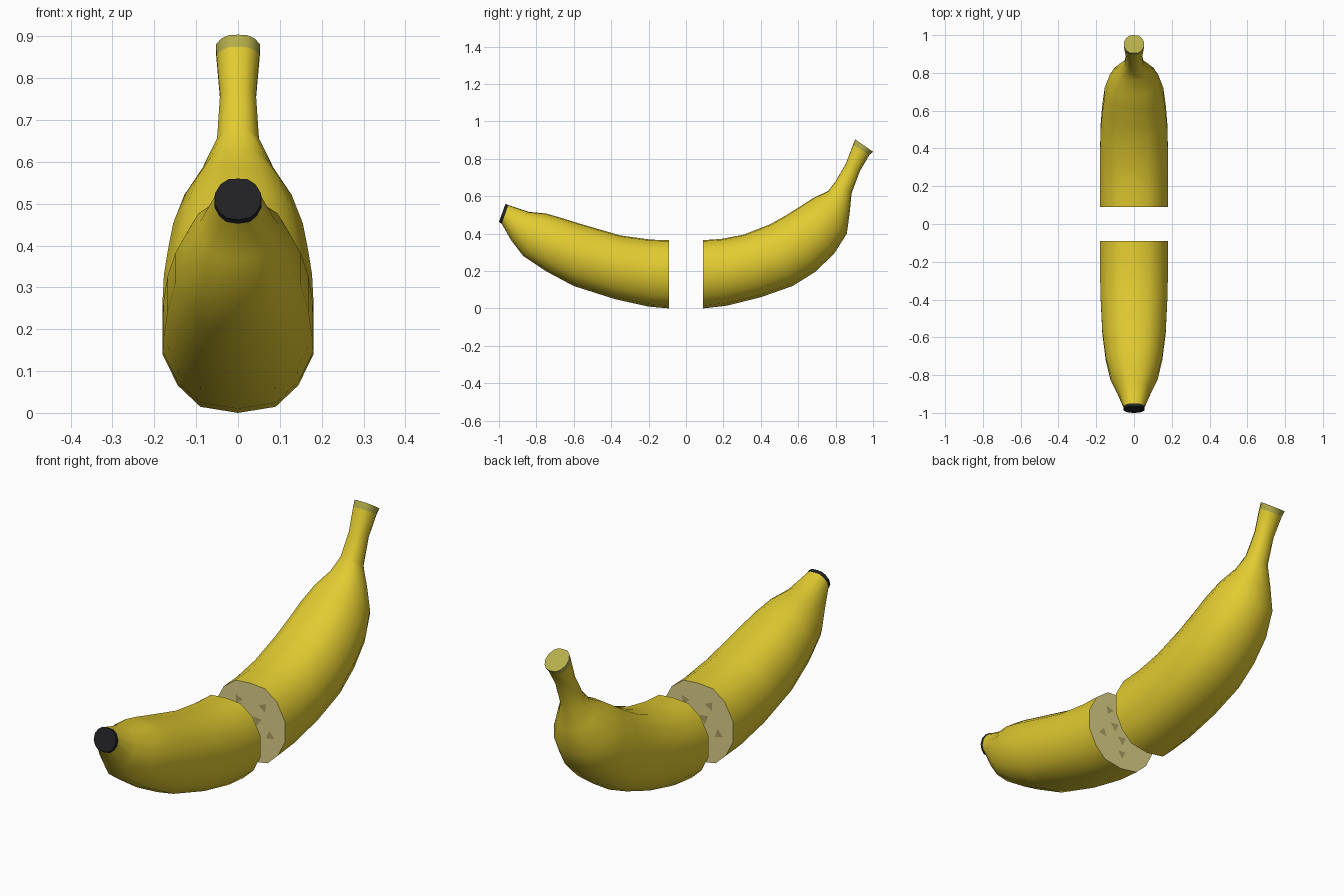
import bpy, bmesh
from math import sin, cos, pi, radians

if "Cube" in bpy.data.objects:
    bpy.data.objects.remove(bpy.data.objects["Cube"])


def material(name, rgb):
    m = bpy.data.materials.new(name)
    m.diffuse_color = (*rgb, 1)
    m.use_nodes = True
    m.node_tree.nodes["Principled BSDF"].inputs["Base Color"].default_value = m.diffuse_color
    return m


PEEL = material("peel_yellow", (0.76, 0.60, 0.03))
FLESH = material("flesh_cream", (0.72, 0.63, 0.25))
DARK = material("tip_black", (0.015, 0.015, 0.018))
STEM = material("stem_olive", (0.46, 0.42, 0.07))
SEED = material("seed_brown", (0.40, 0.34, 0.12))

# Half of the peel cross-section: (share of half width, share of height)
HALF = [(0, 0), (0.5, 0.04), (0.8, 0.18), (1, 0.38), (1, 0.64),
        (0.76, 0.86), (0.42, 0.985), (0, 1)]
SECTION = HALF + [(-u, v) for u, v in HALF[-2:0:-1]]


def loft(name, stations, tip):
    """Stations: (bottom y, bottom z, top y, top z, half width), cut to tip."""
    bm = bmesh.new()
    rings = []
    for by, bz, ty, tz, w in stations:
        rings.append([bm.verts.new((u * w, by + (ty - by) * v, bz + (tz - bz) * v))
                      for u, v in SECTION])
    n = len(SECTION)
    for k, (a, b) in enumerate(zip(rings, rings[1:])):
        for i in range(n):
            f = bm.faces.new((a[i], a[(i + 1) % n], b[(i + 1) % n], b[i]))
            f.material_index = 2 if k == len(rings) - 2 else 0
    bm.faces.new(rings[0]).material_index = 1
    bm.faces.new(rings[-1]).material_index = 2
    bmesh.ops.recalc_face_normals(bm, faces=bm.faces)
    return finish(name, bm, (PEEL, FLESH, tip))


def finish(name, bm, mats):
    me = bpy.data.meshes.new(name)
    bm.to_mesh(me)
    bm.free()
    ob = bpy.data.objects.new(name, me)
    bpy.context.collection.objects.link(ob)
    for m in mats:
        me.materials.append(m)
    bpy.ops.object.select_all(action='DESELECT')
    ob.select_set(True)
    bpy.context.view_layer.objects.active = ob
    bpy.ops.object.shade_smooth_by_angle(angle=radians(50))
    return ob


# Blossom half, ending in a black tip
loft("blossom_half", [
    (-0.09, 0.00, -0.09, 0.365, 0.18),
    (-0.20, 0.01, -0.19, 0.368, 0.18),
    (-0.38, 0.05, -0.35, 0.39, 0.178),
    (-0.60, 0.12, -0.54, 0.445, 0.168),
    (-0.75, 0.20, -0.67, 0.485, 0.15),
    (-0.87, 0.28, -0.75, 0.508, 0.125),
    (-0.935, 0.365, -0.84, 0.516, 0.088),
    (-0.985, 0.452, -0.95, 0.553, 0.056),
    (-1.00, 0.462, -0.965, 0.56, 0.055)], DARK)

# Stem half, shoulder narrowing into a bent stem
loft("stem_half", [
    (0.09, 0.00, 0.09, 0.365, 0.18),
    (0.22, 0.015, 0.19, 0.372, 0.18),
    (0.40, 0.06, 0.31, 0.395, 0.18),
    (0.57, 0.12, 0.45, 0.45, 0.177),
    (0.69, 0.195, 0.53, 0.495, 0.168),
    (0.79, 0.29, 0.61, 0.545, 0.155),
    (0.86, 0.40, 0.68, 0.59, 0.128),
    (0.875, 0.51, 0.76, 0.628, 0.085),
    (0.885, 0.615, 0.80, 0.68, 0.050),
    (0.93, 0.735, 0.855, 0.775, 0.043),
    (0.98, 0.82, 0.893, 0.875, 0.051),
    (1.00, 0.838, 0.905, 0.904, 0.053)], STEM)

# Small triangular seed marks on each cut face
for name, y, side in (("blossom_seeds", -0.088, 1), ("stem_seeds", 0.088, -1)):
    bm = bmesh.new()
    for count, radius, size, turn in ((3, 0.04, 0.026, 0.4), (5, 0.11, 0.024, 0.9)):
        for i in range(count):
            a = turn + 2 * pi * i / count
            cx, cz = radius * cos(a), 0.185 + radius * sin(a)
            vs = [bm.verts.new((cx + size * cos(a + t), y, cz + size * sin(a + t)))
                  for t in (0, 2 * pi / 3, 4 * pi / 3)]
            f = bm.faces.new(vs)
            f.normal_update()
            if f.normal.y * side < 0:
                f.normal_flip()
    finish(name, bm, (SEED,))
